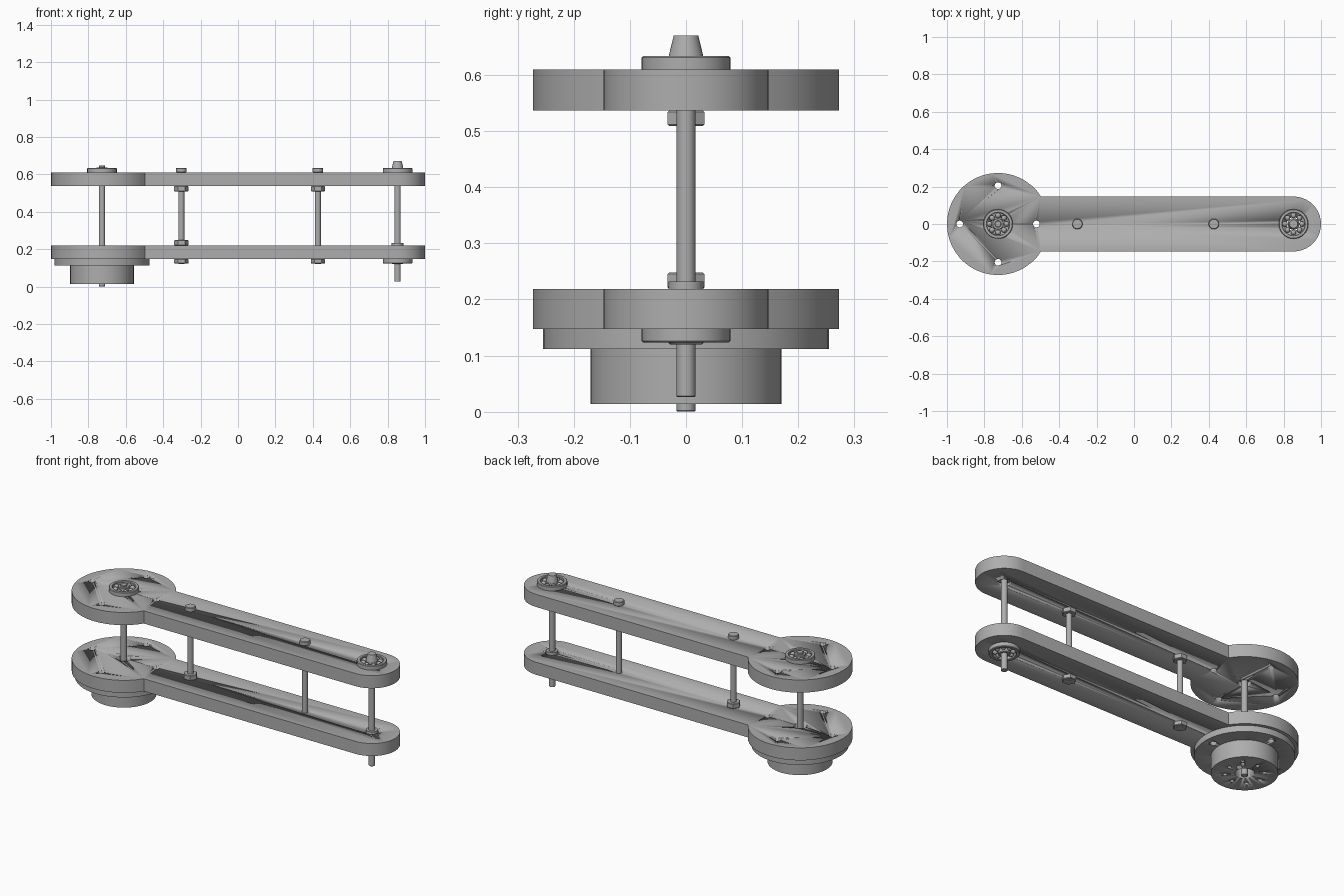
import bpy, bmesh, math
from mathutils import Matrix, Vector

cube = bpy.data.objects.get("Cube")
if cube:
    bpy.data.objects.remove(cube, do_unlink=True)

GREY = (0.42, 0.42, 0.42, 1)
metal = bpy.data.materials.new("grey metal")
metal.use_nodes = True
metal.diffuse_color = GREY
metal.node_tree.nodes["Principled BSDF"].inputs["Base Color"].default_value = GREY

PIVOT, TIP = -0.727, 0.853          # axes of the two shafts
BOLTS = {"inner": -0.303, "outer": 0.427}
LOW, LOW_TOP, HIGH, HIGH_TOP = 0.147, 0.219, 0.537, 0.61


def finish(name, bm, smooth=True):
    bmesh.ops.recalc_face_normals(bm, faces=bm.faces)
    mesh = bpy.data.meshes.new(name)
    bm.to_mesh(mesh)
    bm.free()
    mesh.materials.append(metal)
    obj = bpy.data.objects.new(name, mesh)
    bpy.context.collection.objects.link(obj)
    if smooth:
        select(obj)
        bpy.ops.object.shade_smooth_by_angle(angle=math.radians(30))
    return obj


def select(obj):
    bpy.ops.object.select_all(action='DESELECT')
    obj.select_set(True)
    bpy.context.view_layer.objects.active = obj


def lathe(name, x, profile, sides=32, closed=False):
    """Turn (radius, z) points about a vertical axis at x."""
    bm = bmesh.new()
    pts = list(profile) + ([profile[0]] if closed else [])
    verts = [bm.verts.new((x + r, 0, z)) for r, z in pts]
    edges = [bm.edges.new(p) for p in zip(verts, verts[1:])]
    bmesh.ops.spin(bm, geom=verts + edges, cent=(x, 0, 0), axis=(0, 0, 1),
                   angle=math.tau, steps=sides, use_duplicate=False)
    bmesh.ops.remove_doubles(bm, verts=bm.verts, dist=0.0001)
    return finish(name, bm)


def rod(name, x, r, z0, z1, chamfer=0.0, sides=32):
    return lathe(name, x, [(0, z0), (r - chamfer, z0), (r, z0 + chamfer),
                           (r, z1 - chamfer), (r - chamfer, z1), (0, z1)], sides)


def drill(obj, holes, z0, z1):
    """Cut round holes given as (x, y, radius)."""
    bm = bmesh.new()
    for x, y, r in holes:
        bmesh.ops.create_cone(bm, cap_ends=True, segments=24, radius1=r, radius2=r,
                              depth=z1 - z0,
                              matrix=Matrix.Translation((x, y, (z0 + z1) / 2)))
    cutter = finish("hole_cutter", bm)
    cutter.hide_render = True
    mod = obj.modifiers.new("holes", 'BOOLEAN')
    mod.operation, mod.solver, mod.object = 'DIFFERENCE', 'EXACT', cutter
    select(obj)
    bpy.ops.object.modifier_apply(modifier=mod.name)
    bpy.data.objects.remove(cutter, do_unlink=True)


def hole_ring(count, radius, r):
    return [(PIVOT + radius * math.cos(math.tau * i / count),
             radius * math.sin(math.tau * i / count), r) for i in range(count)]


def arm_plate(name, z0, z1):
    """Round disc with a narrower round-ended arm."""
    big, half = 0.273, 0.147
    start = math.asin(half / big)
    outline = []
    for i in range(37):
        a = start + (math.tau - 2 * start) * i / 36
        outline.append((PIVOT + big * math.cos(a), big * math.sin(a)))
    for i in range(21):
        a = -math.pi / 2 + math.pi * i / 20
        outline.append((TIP + half * math.cos(a), half * math.sin(a)))
    bm = bmesh.new()
    face = bm.faces.new([bm.verts.new((x, y, z0)) for x, y in outline])
    new = bmesh.ops.extrude_face_region(bm, geom=[face])["geom"]
    bmesh.ops.translate(bm, vec=(0, 0, z1 - z0),
                        verts=[v for v in new if isinstance(v, bmesh.types.BMVert)])
    obj = finish(name, bm)
    drill(obj, hole_ring(4, 0.205, 0.018) + [(PIVOT, 0, 0.036), (TIP, 0, 0.036)],
          z0 - 0.02, z1 + 0.02)
    return obj


def hex_nut(name, x, z0, z1):
    bm = bmesh.new()
    bmesh.ops.create_cone(bm, cap_ends=True, segments=6, radius1=0.038, radius2=0.038,
                          depth=z1 - z0, matrix=Matrix.Translation((x, 0, (z0 + z1) / 2))
                          @ Matrix.Rotation(math.pi / 2, 4, 'Z'))
    rims = [e for e in bm.edges if abs(e.verts[0].co.z - e.verts[1].co.z) < 0.001]
    bmesh.ops.bevel(bm, geom=rims, offset=0.003, segments=1, affect='EDGES')
    finish(name, bm, smooth=False)


def bearing(name, x, z, up, inner_depth):
    """Ball bearing on a plate face at z, opening along up (+1 or -1)."""
    def ring(part, r0, r1, a, b, c=0.003):
        lathe(name + part, x, [(r, z + up * h) for r, h in (
            (r0, a), (r1, a), (r1, b - c), (r1 - c, b), (r0 + c, b), (r0, b - c))],
            closed=True)
    ring("_outer_race", 0.06, 0.079, 0, 0.024)
    ring("_inner_race", 0.015, 0.031, -inner_depth, 0.027)
    bm = bmesh.new()
    for i in range(8):
        a = math.tau * i / 8
        at = Vector((x + 0.0455 * math.cos(a), 0.0455 * math.sin(a), z + up * 0.009))
        bmesh.ops.create_uvsphere(bm, u_segments=16, v_segments=10, radius=0.0145,
                                  matrix=Matrix.Translation(at))
    finish(name + "_balls", bm)


# Arm plates
arm_plate("lower_arm_plate", LOW, LOW_TOP)
arm_plate("upper_arm_plate", HIGH, HIGH_TOP)

# Motor-like base: flange and hub
flange = lathe("base_flange", PIVOT, [(0, 0.112), (0.255, 0.112), (0.255, LOW), (0, LOW)], 48)
drill(flange, hole_ring(4, 0.205, 0.018) + [(PIVOT, 0, 0.036)], 0.09, 0.17)
hub = lathe("base_hub", PIVOT, [(0, 0.014), (0.17, 0.014), (0.17, 0.112), (0, 0.112)], 48)
drill(hub, hole_ring(8, 0.1, 0.011) + [(PIVOT, 0, 0.05)], -0.01, 0.08)

# Shafts
rod("pivot_shaft", PIVOT, 0.017, 0, 0.646, 0.002)
rod("tip_shaft", TIP, 0.017, 0.026, 0.64, 0.002)
lathe("tip_cone", TIP, [(0, 0.63), (0.031, 0.633), (0.022, 0.67), (0, 0.67)])

# Bearings
bearing("pivot_upper_bearing", PIVOT, HIGH_TOP, 1, 0.05)
bearing("tip_upper_bearing", TIP, HIGH_TOP, 1, 0.06)
bearing("tip_lower_bearing", TIP, LOW, -1, 0.085)

# Tie bolts with heads and nuts
for label, x in BOLTS.items():
    rod(label + "_bolt_rod", x, 0.016, 0.121, HIGH_TOP)
    rod(label + "_bolt_head", x, 0.028, HIGH_TOP, 0.635, 0.003)
    hex_nut(label + "_upper_nut", x, 0.509, HIGH)
    hex_nut(label + "_lower_nut", x, 0.122, LOW)
hex_nut("inner_spacer_nut", BOLTS["inner"], LOW_TOP, 0.248)
